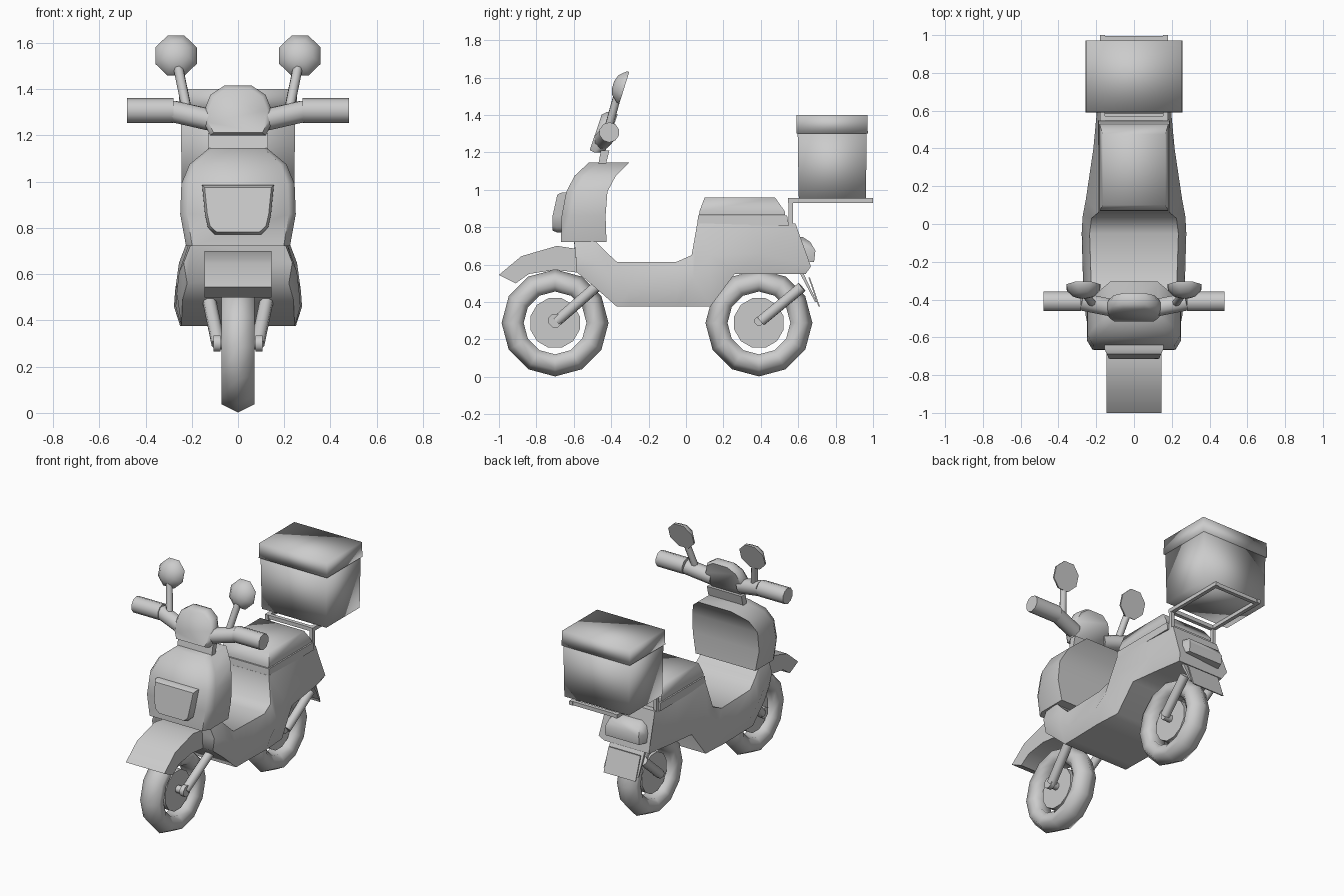
import bpy, bmesh, math
from mathutils import Vector

if "Cube" in bpy.data.objects:
    bpy.data.objects.remove(bpy.data.objects["Cube"])


def finish(bm, name, angle=50):
    bmesh.ops.recalc_face_normals(bm, faces=bm.faces)
    me = bpy.data.meshes.new(name)
    bm.to_mesh(me)
    bm.free()
    ob = bpy.data.objects.new(name, me)
    bpy.context.collection.objects.link(ob)
    bpy.ops.object.select_all(action='DESELECT')
    ob.select_set(True)
    bpy.context.view_layer.objects.active = ob
    bpy.ops.object.shade_smooth_by_angle(angle=math.radians(angle))
    return ob


def loft(name, rings, angle=50, closed=False):
    """Skin matching rings of points; cap the ends unless closed into a loop."""
    bm = bmesh.new()
    vs = [[bm.verts.new(p) for p in r] for r in rings]
    n = len(vs[0])
    for a, b in zip(vs, vs[1:] + ([vs[0]] if closed else [])):
        for i in range(n):
            j = (i + 1) % n
            bm.faces.new((a[i], a[j], b[j], b[i]))
    if not closed:
        bm.faces.new(vs[0])
        bm.faces.new(vs[-1])
    return finish(bm, name, angle)


def tube(name, p, q, r1, r2=None, n=8, angle=50):
    p, q = Vector(p), Vector(q)
    rot = (q - p).to_track_quat('Z', 'Y')
    ring = lambda c, r: [c + rot @ Vector((r * math.cos(t), r * math.sin(t), 0))
                         for t in [2 * math.pi * (k + .5) / n for k in range(n)]]
    return loft(name, [ring(p, r1), ring(q, r1 if r2 is None else r2)], angle)


def rect(z, y0, y1, w):
    return [(-w, y0, z), (w, y0, z), (w, y1, z), (-w, y1, z)]


def bevelled(z, tip, flat, w, c=.05, k=.88):
    """Plan section with chamfered corners on the tip side."""
    s = math.copysign(c, flat - tip)
    return [(-w * k, tip, z), (w * k, tip, z), (w, tip + s, z), (w, flat, z),
            (-w, flat, z), (-w, tip + s, z)]


def across(bottom, mid, top):
    """Six-point body section from (y, z, half width) rows."""
    rows = [bottom, mid, top]
    return ([(w, y, z) for y, z, w in rows] +
            [(-w, y, z) for y, z, w in reversed(rows)])


# wheels: tyre ring, separate disc, fork arms and hub caps
AXLE = .288
TYRE = [(.168, -.045), (.20, -.07), (.25, -.072), (.286, 0),
        (.25, .072), (.20, .07), (.168, .045)]
for tag, yc, top in (("front", -.70, (.125, -.47, .49)), ("rear", .39, (.11, .62, .48))):
    rings = []
    for k in range(12):
        t = 2 * math.pi * k / 12
        rings.append([(x, yc + r * math.sin(t), AXLE + r * math.cos(t)) for r, x in TYRE])
    loft(tag + "_tyre", rings, 70, closed=True)
    tube(tag + "_wheel_disc", (-.035, yc, AXLE), (.035, yc, AXLE), .137, n=12)
    tube(tag + "_axle", (-.09, yc, AXLE + .01), (.09, yc, AXLE + .01), .025)
    for s in (-1, 1):
        tube(tag + "_fork_arm", (s * .085, yc + .01, AXLE + .01),
             (s * top[0], top[1], top[2]), .03)
        if tag == "front":
            tube("front_hub_cap", (s * .075, yc, .30), (s * .105, yc, .30), .038)

# front mudguard
GUARD = [((-.91, .50), (-1.0, .545)), ((-.84, .55), (-.88, .645)),
         ((-.70, .572), (-.69, .70)), ((-.56, .555), (-.56, .68))]
loft("front_mudguard", [[(-.145, *b), (.145, *b), (.145, *t), (-.145, *t)]
                        for b, t in GUARD], 45)

# main body: footboard and rear housing in one loft
loft("body", [
    across((-.585, .56, .22), (-.59, .65, .235), (-.60, .74, .20)),
    across((-.50, .49, .24), (-.49, .61, .255), (-.50, .74, .21)),
    across((-.37, .375, .245), (-.40, .52, .265), (-.43, .67, .22)),
    across((-.30, .375, .245), (-.30, .46, .27), (-.37, .615, .225)),
    across((-.05, .375, .25), (-.05, .46, .277), (-.05, .615, .235)),
    across((.13, .375, .24), (.04, .53, .272), (.03, .65, .225)),
    across((.26, .55, .225), (.13, .65, .255), (.06, .82, .19)),
    across((.45, .55, .20), (.40, .66, .215), (.35, .82, .187)),
    across((.64, .55, .17), (.668, .59, .19), (.585, .82, .175)),
], 60)

# seat
loft("seat_base", [rect(.81, .06, .55, .19), rect(.863, .065, .54, .188)])
loft("seat", [rect(.866, .07, .53, .182), rect(.885, .072, .528, .182),
              rect(.96, .10, .475, .165)], 80)

# leg shield and front panel
loft("leg_shield", [
    bevelled(.722, -.668, -.425, .225), bevelled(.86, -.665, -.43, .25),
    bevelled(.99, -.64, -.42, .245), bevelled(1.075, -.595, -.375, .21),
    bevelled(1.145, -.52, -.305, .125)], 60)
PANEL = [(-.10, .772), (.10, .772), (.13, .80), (.143, .86), (.155, .985),
         (-.155, .985), (-.143, .86), (-.13, .80)]
loft("front_panel", [
    [(x, -.62, z) for x, z in PANEL],
    [(x, -.69 + max(0, z - .9) * .3, z) for x, z in PANEL],
    [(x * .93, -.715 + max(0, z - .85) * .2, .88 + (z - .88) * .9) for x, z in PANEL]])

# steering head
loft("steering_neck", [rect(1.13, -.47, -.43, .13), rect(1.21, -.455, -.41, .13)])
HEAD = [(-.12, 1.20), (.12, 1.20), (.145, 1.25), (.145, 1.31), (.12, 1.375), (.06, 1.415),
        (-.06, 1.415), (-.12, 1.375), (-.145, 1.31), (-.145, 1.25)]
loft("headlight_housing", [
    [(x * k, y + (z - 1.2) * .3, 1.3 + (z - 1.3) * k) for x, z in HEAD]
    for k, y in ((.88, -.515), (1, -.49), (1, -.455), (.9, -.43))], 60)

# handlebars and mirrors on both sides
for s in (-1, 1):
    tube("handlebar_arm", (s * .11, -.445, 1.265), (s * .285, -.41, 1.305), .05, .05)
    tube("handlebar_grip", (s * .28, -.41, 1.307), (s * .48, -.41, 1.307), .054, n=10)
    tube("mirror_stalk", (s * .225, -.415, 1.33), (s * .262, -.365, 1.51), .022)
    centre = Vector((s * .268, -.33, 1.545))
    up, out = Vector((0, .30, .954)), Vector((0, -.954, .30))
    loft("mirror", [
        [centre + out * d + r * (math.cos(t) * Vector((1, 0, 0)) + math.sin(t) * up)
         for t in [math.pi * (k + .5) / 4 for k in range(8)]]
        for r, d in ((.097, 0), (.094, .015), (.06, .05), (.02, .062))], 60)

# tail light, rear flap and plate
loft("tail_light", [bevelled(.615, .685, .56, .145), bevelled(.675, .692, .56, .145),
                    bevelled(.72, .665, .56, .13), bevelled(.747, .625, .56, .10)], 60)
loft("rear_flap", [rect(.57, .60, .62, .13), rect(.40, .69, .70, .13)])
loft("rear_plate", [rect(.53, .655, .663, .12), rect(.375, .708, .716, .12)])

# luggage rack
R = .014
for s in (-1, 1):
    tube("rack_rail", (s * .167, .545, .942), (s * .167, 1.0, .942), R * 1.3, n=4)
    tube("rack_leg", (s * .167, .56, .80), (s * .167, .56, .942), R * 1.2, n=4)
for y in (.56, .982):
    tube("rack_crossbar", (-.18, y, .942), (.18, y, .942), R * 1.3, n=4)

# delivery box
loft("box", [rect(.953, .603, .962, .243), rect(1.31, .597, .966, .248)], 100)
loft("box_lid", [rect(1.30, .59, .972, .257), rect(1.40, .592, .97, .255)], 100)
